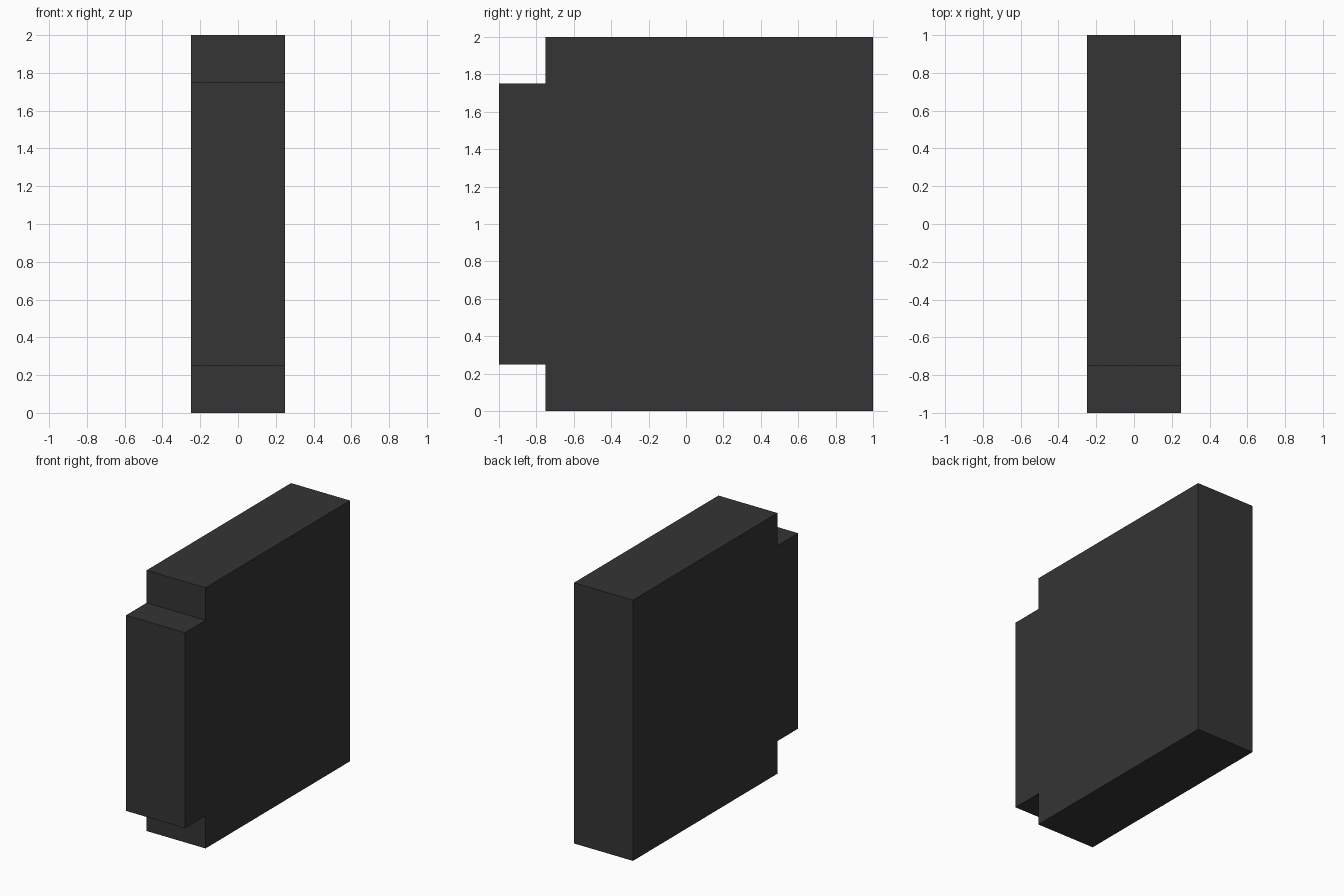
import bpy
import bmesh

if "Cube" in bpy.data.objects:
    bpy.data.objects.remove(bpy.data.objects["Cube"])

# Single flat colour
dark = bpy.data.materials.new("charcoal")
dark.diffuse_color = (0.035, 0.035, 0.035, 1.0)
dark.use_nodes = True
dark.node_tree.nodes["Principled BSDF"].inputs["Base Color"].default_value = dark.diffuse_color

# Side profile (y, z): square slab with both front corners notched
HALF_WIDTH = 0.25
profile = [(-0.75, 0), (1, 0), (1, 2), (-0.75, 2),
           (-0.75, 1.75), (-1, 1.75), (-1, 0.25), (-0.75, 0.25)]

# Extrude the profile across x
bm = bmesh.new()
side = bm.faces.new([bm.verts.new((-HALF_WIDTH, y, z)) for y, z in profile])
ext = bmesh.ops.extrude_face_region(bm, geom=[side], use_keep_orig=True)
moved = [v for v in ext["geom"] if isinstance(v, bmesh.types.BMVert)]
bmesh.ops.translate(bm, vec=(2 * HALF_WIDTH, 0, 0), verts=moved)
bmesh.ops.recalc_face_normals(bm, faces=bm.faces)

mesh = bpy.data.meshes.new("notched_slab")
bm.to_mesh(mesh)
bm.free()
mesh.materials.append(dark)
slab = bpy.data.objects.new("notched_slab", mesh)
bpy.context.collection.objects.link(slab)
